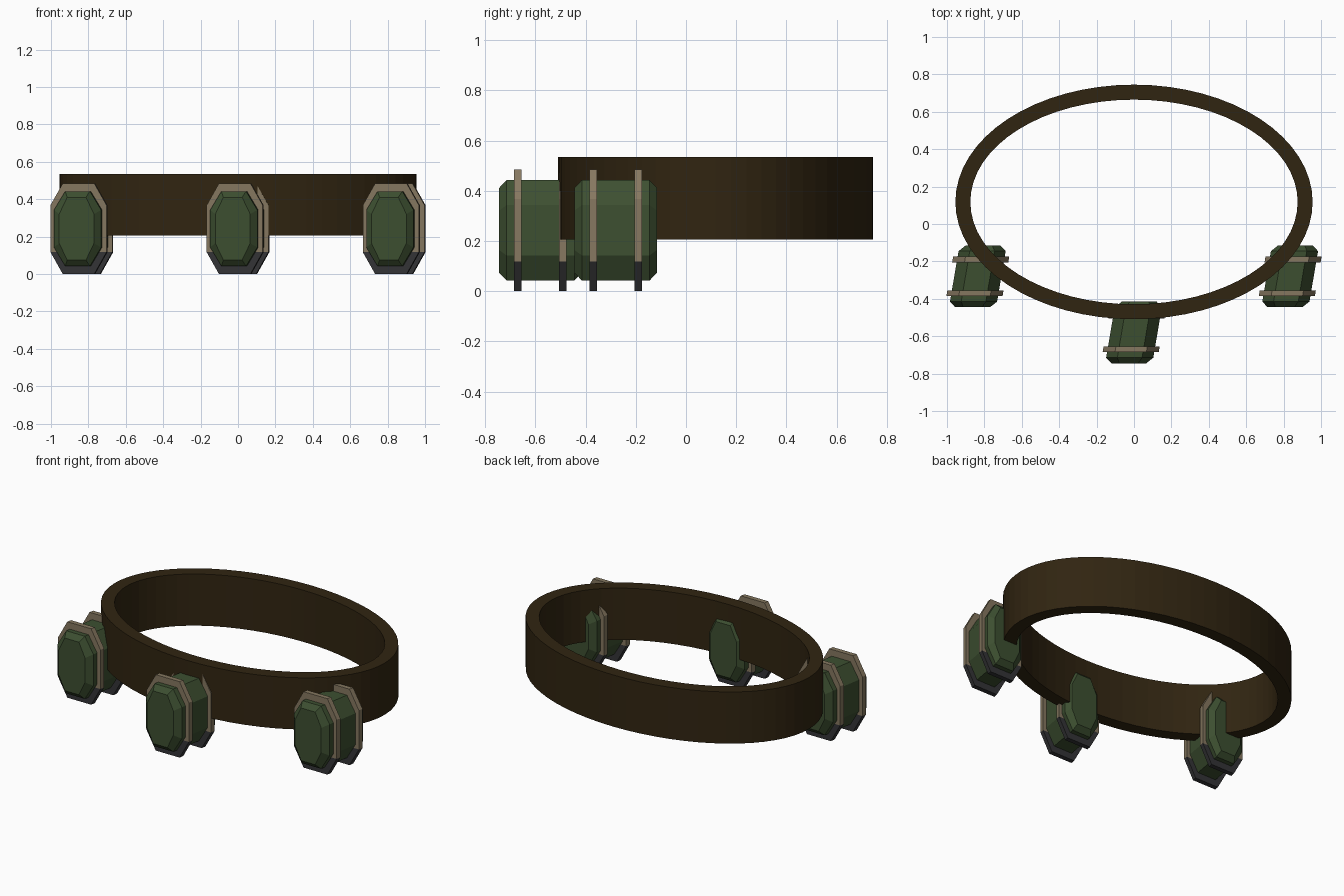
import bpy
import bmesh
from math import sin, cos, pi

default = bpy.data.objects.get("Cube")
if default:
    bpy.data.objects.remove(default)


def material(name, rgb):
    mat = bpy.data.materials.new(name)
    mat.use_nodes = True
    mat.diffuse_color = (*rgb, 1)
    mat.node_tree.nodes["Principled BSDF"].inputs["Base Color"].default_value = (*rgb, 1)
    return mat


leather = material("dark brown leather", (0.030, 0.018, 0.0055))
green = material("olive green", (0.046, 0.078, 0.030))
tan = material("tan strap", (0.235, 0.185, 0.115))
grey = material("dark grey strap", (0.034, 0.034, 0.037))

MID_Z = 0.2425      # height of the canister axis
SKEW = 0.17         # sideways drift of a canister along its length


def finish(name, bm, *mats):
    bmesh.ops.recalc_face_normals(bm, faces=bm.faces)
    mesh = bpy.data.meshes.new(name)
    bm.to_mesh(mesh)
    bm.free()
    for mat in mats:
        mesh.materials.append(mat)
    obj = bpy.data.objects.new(name, mesh)
    bpy.context.collection.objects.link(obj)
    return obj


def bridge(bm, a, b):
    for i in range(len(a)):
        j = (i + 1) % len(a)
        bm.faces.new((a[i], a[j], b[j], b[i]))


def octagon(bm, y, half_w, half_h, flat, side):
    """Tall octagon across y, shifted sideways by the skew."""
    quarter = [(half_w, side), (flat, half_h)]
    pts = quarter + [(-x, z) for x, z in reversed(quarter)]
    pts += [(-x, -z) for x, z in pts]
    return [bm.verts.new((x + SKEW * y, y, z + MID_Z)) for x, z in pts]


def loft(sections):
    """Capped solid through octagon sections."""
    bm = bmesh.new()
    rings = [octagon(bm, *s) for s in sections]
    for a, b in zip(rings, rings[1:]):
        bridge(bm, a, b)
    bm.faces.new(rings[0])
    bm.faces.new(rings[-1])
    return bm


def canister(label, x, y):
    # Body with chamfered ends
    end, full = (0.093, 0.168, 0.05, 0.078), (0.126, 0.2, 0.066, 0.1)
    bm = loft([(-0.165, *end), (-0.135, *full), (0.135, *full), (0.165, *end)])
    finish(label + "_canister", bm, green).location = (x, y, 0)

    # Two straps, tan above and grey below the lower corners
    for part, offset in (("front", -0.09), ("back", 0.09)):
        outline = (0.15, MID_Z, 0.084, 0.125)
        bm = loft([(offset - 0.015, *outline), (offset + 0.015, *outline)])
        split = MID_Z - 0.125
        bmesh.ops.bisect_plane(bm, geom=bm.verts[:] + bm.edges[:] + bm.faces[:],
                               plane_co=(0, 0, split), plane_no=(0, 0, 1), dist=0.0001)
        for f in bm.faces:
            f.material_index = int(f.calc_center_median().z < split)
        finish(label + "_" + part + "_strap", bm, tan, grey).location = (x, y, 0)


# Oval belt band
bm = bmesh.new()
SEGMENTS = 64
rings = []
for rx, ry, z in ((0.955, 0.627, 0.205), (0.955, 0.627, 0.535),
                  (0.875, 0.547, 0.535), (0.875, 0.547, 0.205)):
    angles = [2 * pi * i / SEGMENTS for i in range(SEGMENTS)]
    rings.append([bm.verts.new((rx * cos(a), 0.118 + ry * sin(a), z)) for a in angles])
for i in range(4):
    bridge(bm, rings[i], rings[(i + 1) % 4])
finish("belt_band", bm, leather)

# Canisters hanging on the front and both front corners
for label, x, y in (("right", -0.835, -0.28), ("middle", 0, -0.58), ("left", 0.835, -0.28)):
    canister(label, x, y)
